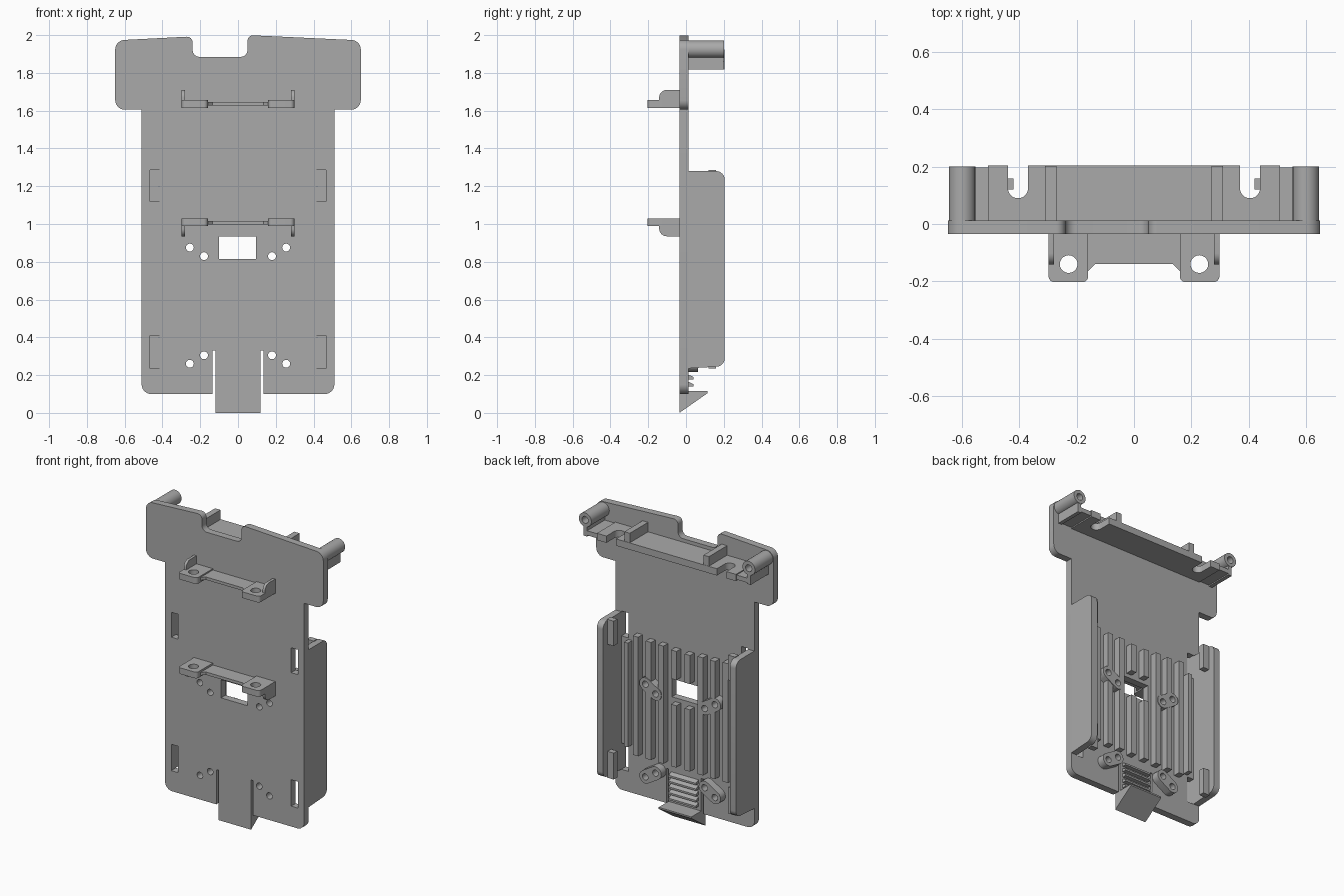
import bpy, bmesh, math
from mathutils import Vector

if "Cube" in bpy.data.objects:
    bpy.data.objects.remove(bpy.data.objects["Cube"])

grey = bpy.data.materials.new("plain grey")
grey.diffuse_color = (0.4, 0.4, 0.4, 1)
grey.use_nodes = True
grey.node_tree.nodes["Principled BSDF"].inputs["Base Color"].default_value = grey.diffuse_color
AXES = {'x': lambda a, b, t: (t, a, b),
        'y': lambda a, b, t: (a, t, b),
        'z': lambda a, b, t: (a, b, t)}


def rounded(pts, n=6):
    """Polygon with an optional radius as third value on each corner."""
    out = []
    for i, p in enumerate(pts):
        c = Vector(p[:2])
        if len(p) < 3:
            out.append(c)
            continue
        u = (Vector(pts[i - 1][:2]) - c).normalized()
        v = (Vector(pts[(i + 1) % len(pts)][:2]) - c).normalized()
        half = u.angle(v) / 2
        mid = c + (u + v).normalized() * (p[2] / math.sin(half))
        s = c + u * (p[2] / math.tan(half)) - mid
        e = c + v * (p[2] / math.tan(half)) - mid
        for k in range(n + 1):
            out.append(mid + (s * (1 - k / n) + e * (k / n)).normalized() * p[2])
    return out


def circle(x, z, r, n=20):
    return [(x + r * math.cos(2 * math.pi * k / n), z + r * math.sin(2 * math.pi * k / n)) for k in range(n)]


def capsule(a, b, r, n=10):
    a, b = Vector(a), Vector(b)
    t = math.atan2(b.y - a.y, b.x - a.x) - math.pi / 2
    arc = lambda c, s: [(c.x + r * math.cos(s + math.pi * k / n), c.y + r * math.sin(s + math.pi * k / n))
                        for k in range(n + 1)]
    return arc(b, t) + arc(a, t + math.pi)


def rect(a0, a1, b0, b1):
    return [(a0, b0), (a1, b0), (a1, b1), (a0, b1)]


def flip(pts):
    return [(-p[0],) + tuple(p[1:]) for p in reversed(pts)]


def part(name, solids, cutter=None):
    """Object made of extruded profiles: (axis, points, low, high)."""
    bm = bmesh.new()
    for axis, pts, lo, hi in solids:
        f = AXES[axis]
        low = [bm.verts.new(f(p[0], p[1], lo)) for p in pts]
        top = [bm.verts.new(f(p[0], p[1], hi)) for p in pts]
        bm.faces.new(low)
        bm.faces.new(top)
        for i in range(len(pts)):
            bm.faces.new((low[i - 1], low[i], top[i], top[i - 1]))
    bmesh.ops.recalc_face_normals(bm, faces=bm.faces)
    me = bpy.data.meshes.new(name)
    bm.to_mesh(me)
    bm.free()
    me.materials.append(grey)
    ob = bpy.data.objects.new(name, me)
    bpy.context.collection.objects.link(ob)
    bpy.ops.object.select_all(action='DESELECT')
    ob.select_set(True)
    bpy.context.view_layer.objects.active = ob
    if cutter:
        m = ob.modifiers.new("holes", 'BOOLEAN')
        m.object, m.operation, m.solver = cutter, 'DIFFERENCE', 'EXACT'
        bpy.ops.object.modifier_apply(modifier=m.name)
    bpy.ops.object.shade_smooth_by_angle(angle=math.radians(30))
    return ob


F, B = -0.035, 0.012      # plate front and back
SIDES = (-1, 1)
SLOTS = ((0.235, 0.41), (1.12, 1.285))
PAIRS = (((0.18, 0.83), (0.255, 0.875)), ((0.18, 0.305), (0.255, 0.26)))


def span(s, a, b):
    return min(s * a, s * b), max(s * a, s * b)


# Cutter: window, side slots, screw holes, post bores
cuts = [('y', rect(-0.1, 0.095, 0.815, 0.935), -0.1, 0.1)]
for s in SIDES:
    cuts += [('y', rect(*span(s, 0.415, 0.465), *z), -0.1, 0.03) for z in SLOTS]
    cuts += [('y', circle(s * x, z, 0.021), -0.1, 0.1) for pair in PAIRS for x, z in pair]
    cuts.append(('y', circle(s * 0.6, 1.925, 0.023), 0.06, 0.25))
cutter = part("hole_cutter", cuts)
cutter.hide_render = True

# Back plate with top notch and slits beside the latch tongue
right = [(0.12, 0.115), (0.12, 0.33), (0.135, 0.33), (0.135, 0.1), (0.51, 0.1, 0.05),
         (0.51, 1.605), (0.65, 1.605, 0.05), (0.65, 1.972, 0.05)]
left = flip(right)
left[0] = (-0.65, 1.972, 0.05)
notch = [(0.05, 2.0, 0.03), (0.05, 1.885, 0.035), (-0.24, 1.885, 0.035), (-0.24, 1.993, 0.03)]
part("back_plate", [('y', rounded(right + notch + left), F, B)], cutter)

# Latch wedge and finger ridges
part("latch_wedge", [('x', [(F, 0), (0.115, 0.105), (0.115, 0.115), (F, 0.115)], -0.12, 0.12)])
part("latch_ridges", [('x', [(0.0, z), (0.04, z), (0.04, z + 0.012), (0.0, z + 0.03)], -0.1, 0.1)
                      for z in (0.14, 0.178, 0.216, 0.254, 0.292)])

# Side walls and their inner clips
wall = rounded([(0, 0.235), (0.205, 0.247, 0.045), (0.205, 1.28, 0.045), (0, 1.28)])
part("side_walls", [('x', wall, *span(s, 0.465, 0.51)) for s in SIDES])
part("wall_clips", [('x', rect(0.12, 0.158, *z), *span(s, 0.42, 0.47)) for s in SIDES for z in SLOTS])

# Vertical stiffening ribs, the middle pair broken by the window
ribs = []
for s in SIDES:
    for x, w, z0, z1 in ((0.05, 0.02, 0.38, 0.79), (0.05, 0.02, 0.96, 1.15), (0.145, 0.02, 0.38, 1.16),
                         (0.235, 0.02, 0.38, 1.16), (0.33, 0.02, 0.38, 1.17), (0.4, 0.014, 0.42, 1.11)):
        ribs.append(('y', rect(*span(s, x - w, x + w), z0, z1), 0, 0.058))
part("stiffening_ribs", ribs, cutter)

# Screw bosses joining each pair of holes
part("screw_bosses", [('y', capsule((s * a[0], a[1]), (s * b[0], b[1]), 0.043), 0, 0.063)
                      for s in SIDES for a, b in PAIRS], cutter)

# Rear shelf with U notches, upright ribs above it
half = [(0.51, 0.0), (0.51, 0.205), (0.44, 0.205), (0.44, 0.09, 0.034), (0.37, 0.09, 0.034), (0.37, 0.205)]
part("rear_shelf", [('z', rounded(half + flip(half)), 1.817, 1.862)])
part("shelf_uprights", [('x', rect(0, 0.203, 1.85, 1.925), *span(s, 0.27, 0.31)) for s in SIDES])

# Screw posts with webs down to the shelf
part("screw_posts", [('y', circle(s * 0.6, 1.925, 0.046, 28), 0, 0.2) for s in SIDES], cutter)
webs = []
for s in SIDES:
    webs.append(('y', rect(*span(s, 0.587, 0.613), 1.817, 1.89), 0, 0.198))
    webs.append(('y', rect(*span(s, 0.505, 0.59), 1.825, 1.855), 0, 0.198))
part("post_webs", webs)

# Front brackets: web, drilled ears and end flanges; the lower one is mirrored
ear_holes = part("ear_hole_cutter", [('z', circle(s * 0.228, -0.14, 0.031), 0.5, 1.9) for s in SIDES])
ear_holes.hide_render = True
for name, mz in (("upper", lambda z: z), ("lower", lambda z: 2.645 - z)):
    zr = lambda a, b: sorted((mz(a), mz(b)))
    ear = [(0.16, -0.03), (0.298, -0.03), (0.298, -0.203, 0.02), (0.16, -0.203, 0.02)]
    part(name + "_bracket_ears", [('z', rounded(p), *zr(1.615, 1.656)) for p in (ear, flip(ear))], ear_holes)
    web = [(0.165, -0.03), (0.165, -0.17), (0.135, -0.14)]
    part(name + "_bracket_web", [('z', web + flip(web), *zr(1.628, 1.647))])
    fin = rounded([(-0.03, mz(1.62)), (-0.03, mz(1.71)), (-0.142, mz(1.71), 0.04), (-0.142, mz(1.62))])
    part(name + "_bracket_fins", [('x', fin, *span(s, 0.28, 0.298)) for s in SIDES])

for c in (cutter, ear_holes):
    bpy.data.objects.remove(c)
